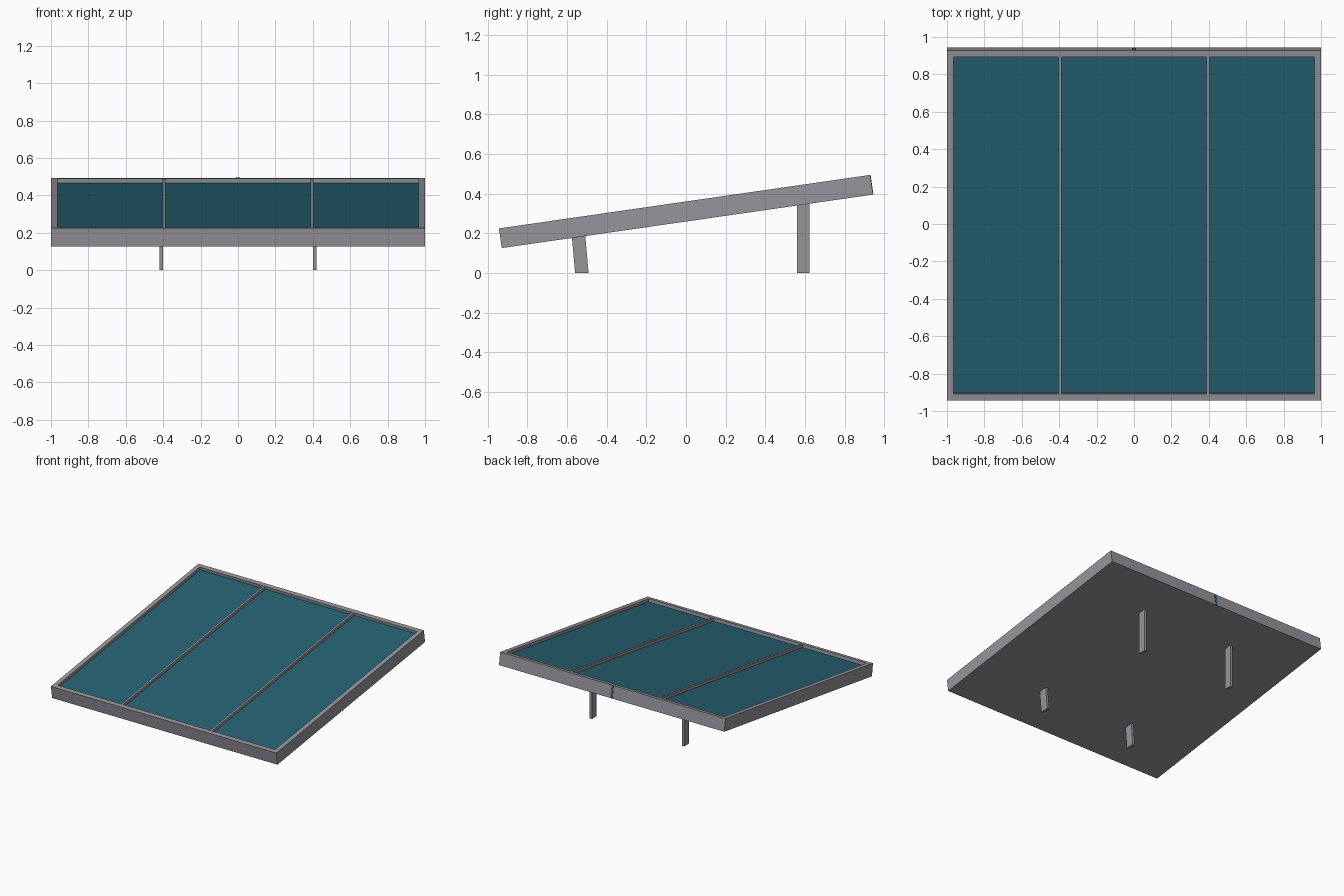
import bpy, bmesh, math
from mathutils import Matrix, Vector

if "Cube" in bpy.data.objects:
    bpy.data.objects.remove(bpy.data.objects["Cube"])

TILT = math.radians(8.2)
PANEL = Matrix.Translation((0, 0, 0.31)) @ Matrix.Rotation(TILT, 4, 'X')


def material(name, rgb):
    m = bpy.data.materials.new(name)
    m.diffuse_color = (*rgb, 1)
    m.use_nodes = True
    m.node_tree.nodes["Principled BSDF"].inputs["Base Color"].default_value = m.diffuse_color
    return m


GREY = material("metal grey", (0.30, 0.30, 0.33))
TEAL = material("teal glass", (0.018, 0.12, 0.165))


def box(name, lo, hi, mat, matrix=Matrix()):
    """Box between two corners, then placed by a matrix."""
    lo, hi = Vector(lo), Vector(hi)
    bm = bmesh.new()
    bmesh.ops.create_cube(bm, size=1)
    bm.transform(matrix @ Matrix.Translation((lo + hi) / 2) @ Matrix.Diagonal((*(hi - lo), 1)))
    me = bpy.data.meshes.new(name)
    bm.to_mesh(me)
    bm.free()
    me.materials.append(mat)
    ob = bpy.data.objects.new(name, me)
    bpy.context.collection.objects.link(ob)
    return ob


HX, HY, HZ, RIM, TOP = 1.0, 0.945, 0.05, 0.035, 0.026

# Glass slab on a grey backing sheet, both inside the frame
box("glass_panel", (-HX + RIM, -HY + RIM, -HZ + 0.01), (HX - RIM, HY - RIM, TOP), TEAL, PANEL)
box("backing_sheet", (-HX + RIM, -HY + RIM, -HZ), (HX - RIM, HY - RIM, -HZ + 0.01), GREY, PANEL)

# Frame rails
box("front_rail", (-HX, -HY, -HZ), (HX, -HY + RIM, HZ), GREY, PANEL)
box("back_rail", (-HX, HY - RIM, -HZ), (HX, HY, HZ), GREY, PANEL)

# Side rails, dividing bars and legs, one set per side
for side, s in (("left", -1), ("right", 1)):
    x = s * (HX - RIM / 2)
    box(side + "_rail", (x - RIM / 2, -HY + RIM, -HZ), (x + RIM / 2, HY - RIM, HZ), GREY, PANEL)
    x = s * 0.395
    box(side + "_divider", (x - 0.008, -HY + RIM, TOP), (x + 0.008, HY - RIM, HZ - 0.001), GREY, PANEL)
    x = s * 0.41
    lean = Matrix.Translation((0, -0.525, 0)) @ Matrix.Shear('XY', 4, (0, -0.088))
    box(side + "_front_leg", (x - 0.01, -0.034, 0), (x + 0.01, 0.034, 0.19), GREY, lean)
    box(side + "_back_leg", (x - 0.01, 0.56, 0), (x + 0.01, 0.622, 0.355), GREY)

# Small teal strip in the middle of the back rail
box("back_strip", (-0.01, HY, -HZ), (0.01, HY + 0.002, HZ), TEAL, PANEL)
